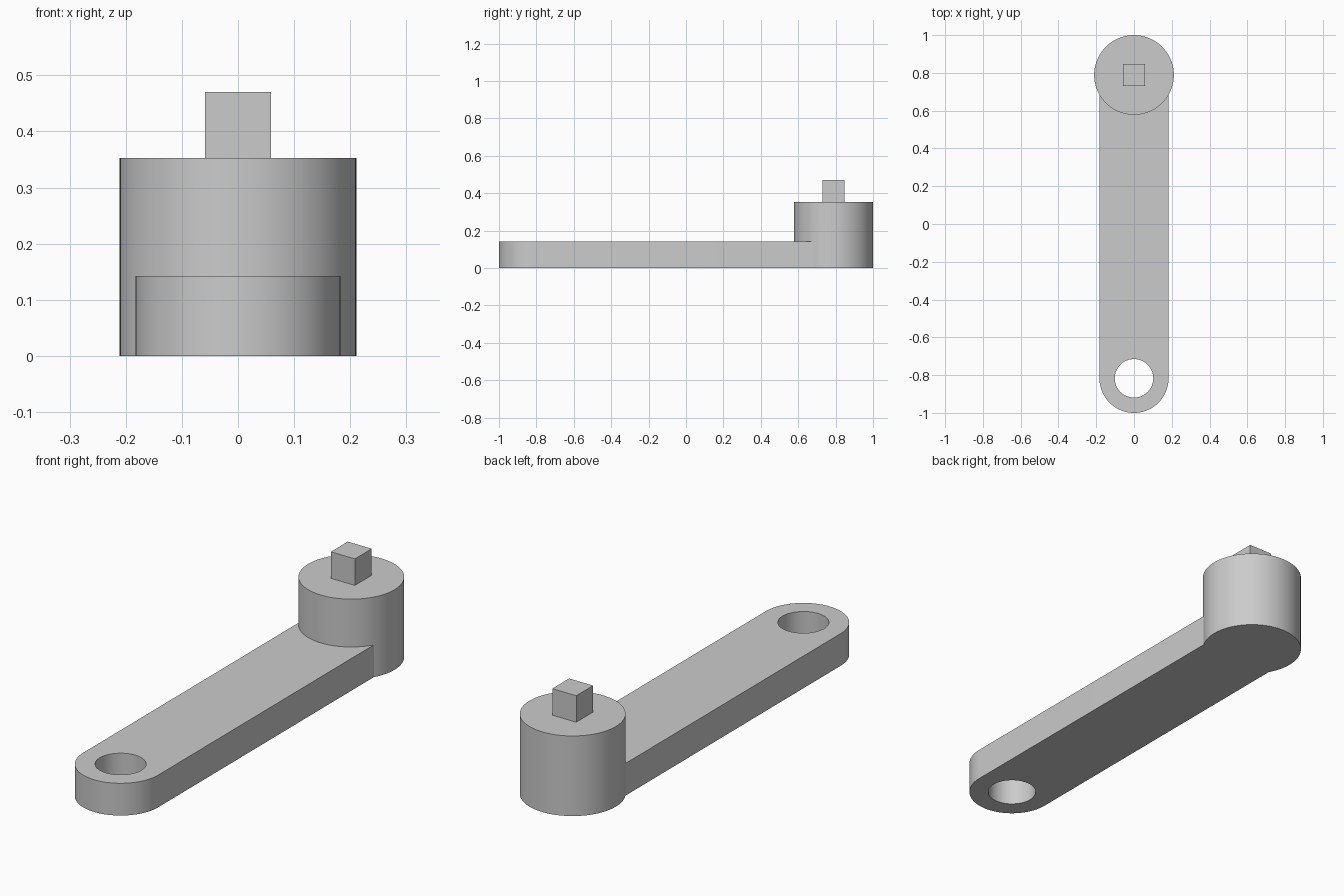
import bpy, bmesh
from math import sin, cos, pi, asin

cube = bpy.data.objects.get("Cube")
if cube:
    bpy.data.objects.remove(cube, do_unlink=True)

ARM_W, ARM_H = 0.183, 0.142           # half width, thickness
DRUM_R, DRUM_H, DRUM_Y = 0.211, 0.353, 0.789
HOLE_R, PIVOT_Y = 0.102, -0.817
PEG = 0.117

grey = bpy.data.materials.new("plain grey")
grey.use_nodes = True
colour = (0.6, 0.6, 0.6, 1)
grey.diffuse_color = colour
grey.node_tree.nodes["Principled BSDF"].inputs["Base Color"].default_value = colour


def arc(y, r, start, end, n):
    """Points on an arc about (0, y), both ends included."""
    angles = [start + (end - start) * i / n for i in range(n + 1)]
    return [(r * cos(a), y + r * sin(a)) for a in angles]


def extrude_outlines(name, outlines, z0, z1):
    """Solid plate from closed outlines; inner outlines become holes."""
    curve = bpy.data.curves.new(name, 'CURVE')
    curve.dimensions = '2D'
    curve.fill_mode = 'BOTH'
    curve.extrude = (z1 - z0) / 2
    for pts in outlines:
        spline = curve.splines.new('POLY')
        spline.points.add(len(pts) - 1)
        for p, (x, y) in zip(spline.points, pts):
            p.co = (x, y, 0, 1)
        spline.use_cyclic_u = True
    ob = bpy.data.objects.new(name, curve)
    ob.location.z = (z0 + z1) / 2
    bpy.context.collection.objects.link(ob)
    bpy.ops.object.select_all(action='DESELECT')
    ob.select_set(True)
    bpy.context.view_layer.objects.active = ob
    bpy.ops.object.convert(target='MESH')
    ob = bpy.context.object
    # Weld caps to walls and face everything outward
    bm = bmesh.new()
    bm.from_mesh(ob.data)
    bmesh.ops.remove_doubles(bm, verts=bm.verts, dist=1e-5)
    bmesh.ops.recalc_face_normals(bm, faces=bm.faces)
    bm.to_mesh(ob.data)
    bm.free()
    ob.data.materials.clear()
    ob.data.materials.append(grey)
    bpy.ops.object.shade_smooth_by_angle(angle=pi / 6)
    return ob


# Arm: rounded pivot end, other end hollowed to fit against the drum
half = asin(ARM_W / DRUM_R)
rounded_end = arc(PIVOT_Y, ARM_W, -pi, 0, 48)
drum_seat = arc(DRUM_Y, DRUM_R, -pi / 2 + half, -pi / 2 - half, 32)
hole = arc(PIVOT_Y, HOLE_R, 0, 2 * pi, 64)[:-1]
extrude_outlines("crank_arm", [rounded_end + drum_seat, hole], 0, ARM_H)

# Drum standing at the back end
drum = arc(DRUM_Y, DRUM_R, 0, 2 * pi, 96)[:-1]
extrude_outlines("end_drum", [drum], 0, DRUM_H)

# Square drive peg on top of the drum
corner = PEG / 2
square = [(sx * corner, DRUM_Y + sy * corner)
          for sx, sy in ((-1, -1), (1, -1), (1, 1), (-1, 1))]
extrude_outlines("square_peg", [square], DRUM_H, DRUM_H + PEG)
